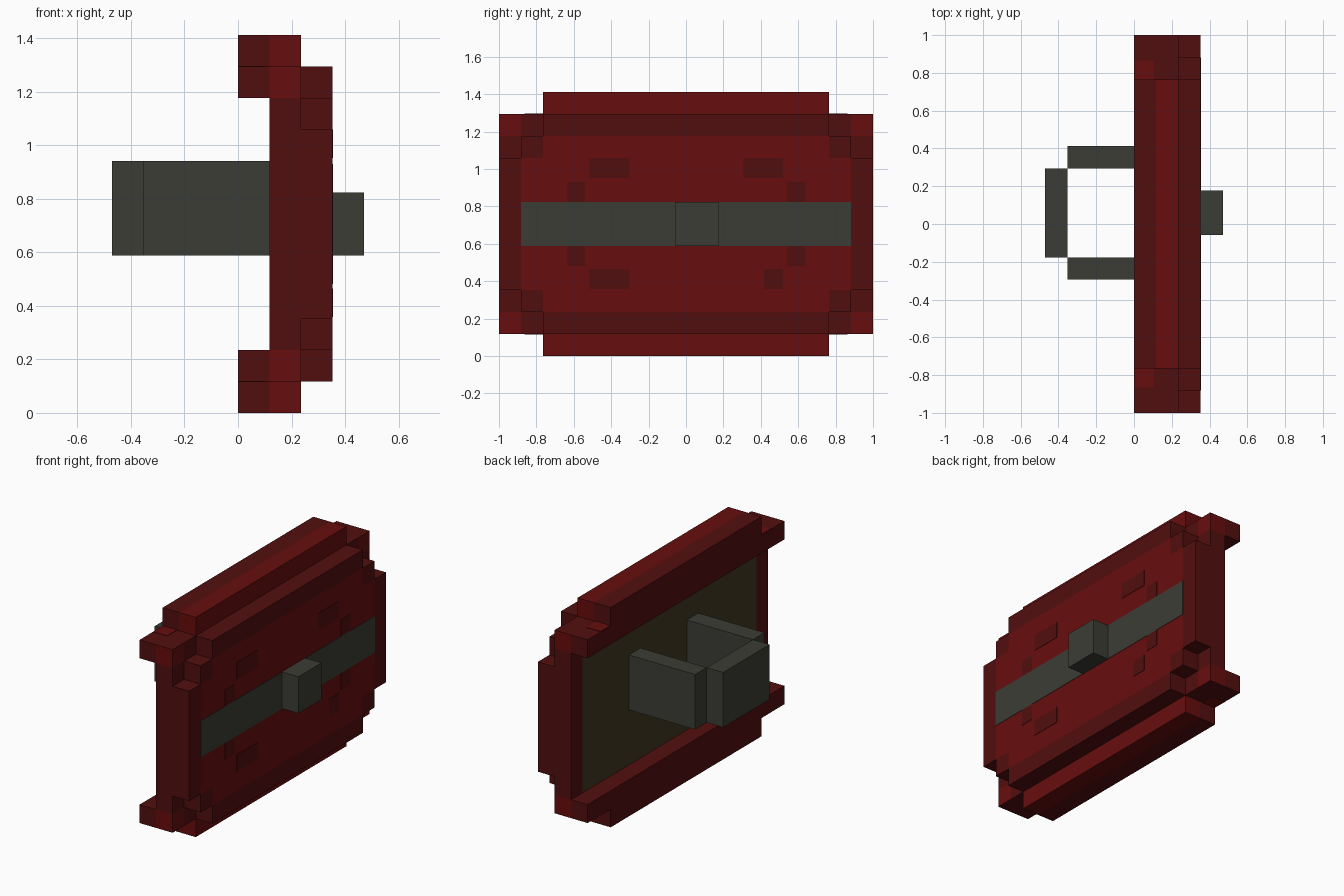
import bpy
import bmesh

U = 2 / 17          # grid unit of the blocky design
MID = 6             # half of the total height, in units

cube = bpy.data.objects.get("Cube")
if cube:
    bpy.data.objects.remove(cube, do_unlink=True)


def material(name, rgb):
    m = bpy.data.materials.new(name)
    m.use_nodes = True
    m.diffuse_color = (*rgb, 1)
    m.node_tree.nodes["Principled BSDF"].inputs["Base Color"].default_value = (*rgb, 1)
    return m


RED = material("bright red", (0.136, 0.004, 0.004))
DARK = material("dark red", (0.084, 0.0045, 0.0045))
GREY = material("iron grey", (0.045, 0.046, 0.036))
OLIVE = material("olive brown", (0.051, 0.041, 0.016))


def box(name, x, y, z, mat, second=None, rule=None):
    """Box from ranges in units; z is measured from mid height.
    Faces whose normal meets the rule get the second material."""
    bm = bmesh.new()
    bmesh.ops.create_cube(bm, size=1)
    for v in bm.verts:
        v.co = [(sum(r) / 2 + c * abs(r[1] - r[0])) * U for r, c in zip((x, y, z), v.co)]
        v.co.z += MID * U
    bm.normal_update()
    mesh = bpy.data.meshes.new(name)
    mesh.materials.append(mat)
    if second:
        mesh.materials.append(second)
        for f in bm.faces:
            f.material_index = int(rule(f.normal))
    bm.to_mesh(mesh)
    bm.free()
    ob = bpy.data.objects.new(name, mesh)
    bpy.context.collection.objects.link(ob)
    return ob


def flip(r, s):
    return (r[0] * s, r[1] * s)


# Shield board: olive back, red front
box("board_back", (1, 2), (-7.5, 7.5), (-4, 4), RED, OLIVE, lambda n: n.x < -0.5)
box("board_front_tall", (2, 3), (-6.5, 6.5), (-4, 4), RED)
for s, side in ((1, "back"), (-1, "front")):
    box("board_front_" + side, (2, 3), flip((6.5, 7.5), s), (-3, 3), RED)

# Upper and lower rims
for s, end in ((1, "upper"), (-1, "lower")):
    box(end + "_rim_inner", (0, 1), (-6.5, 6.5), flip((4, 6), s), DARK)
    box(end + "_rim_middle", (1, 2), (-6.5, 6.5), flip((4, 6), s), RED)
    box(end + "_rim_outer", (2, 3), (-6.5, 6.5), flip((4, 5), s), DARK)

# Side rims
for s, side in ((1, "back"), (-1, "front")):
    box(side + "_side_rim_inner", (1, 2), flip((7.5, 8.5), s), (-4, 4), DARK)
    box(side + "_side_rim_outer", (2, 3), flip((7.5, 8.5), s), (-3, 3), DARK)

# Stepped corners
for sy, side in ((1, "back"), (-1, "front")):
    for sz, end in ((1, "upper"), (-1, "lower")):
        name = end + "_" + side
        box(name + "_corner_step", (2, 3), flip((6.5, 7.5), sy), flip((3, 4), sz), DARK)
        box(name + "_corner_hook", (0, 1), flip((6.5, 8.5), sy), flip((4, 5), sz), DARK)
        box(name + "_corner_inner", (1, 2), flip((6.5, 7.5), sy), flip((4, 5), sz), DARK)
        box(name + "_corner_tip", (1, 2), flip((7.5, 8.5), sy), flip((4, 5), sz),
            RED, DARK, lambda n: abs(n.z) > 0.5)
        box(name + "_corner_patch", (0.02, 0.87), flip((6.5, 7.35), sy),
            flip((5, 5.02), sz), RED)

        # Worn marks on the face
        inner = 3.55 if (sy, sz) == (1, -1) else 2.6
        box(name + "_long_mark", (3, 3.02), flip((inner, 4.4), sy),
            (2.1, 3) if sz > 0 else (-2.95, -2.05), DARK)
        box(name + "_short_mark", (3, 3.02), flip((4.6, 5.4), sy),
            (1, 1.9) if sz > 0 else (-1.9, -1), DARK)

# Iron band and central stud
box("iron_band", (2.9, 3.02), (-7.5, 7.5), (-1, 1), GREY)
box("iron_stud", (3, 4), (-0.5, 1.5), (-1, 1), GREY)

# Grip on the rear
box("grip_bar", (-4, -3), (-1.5, 2.5), (-1, 2), GREY)
box("grip_arm_back", (-3, 1), (2.5, 3.5), (-1, 2), GREY)
box("grip_arm_front", (-3, 1), (-2.5, -1.5), (-1, 2), GREY)
